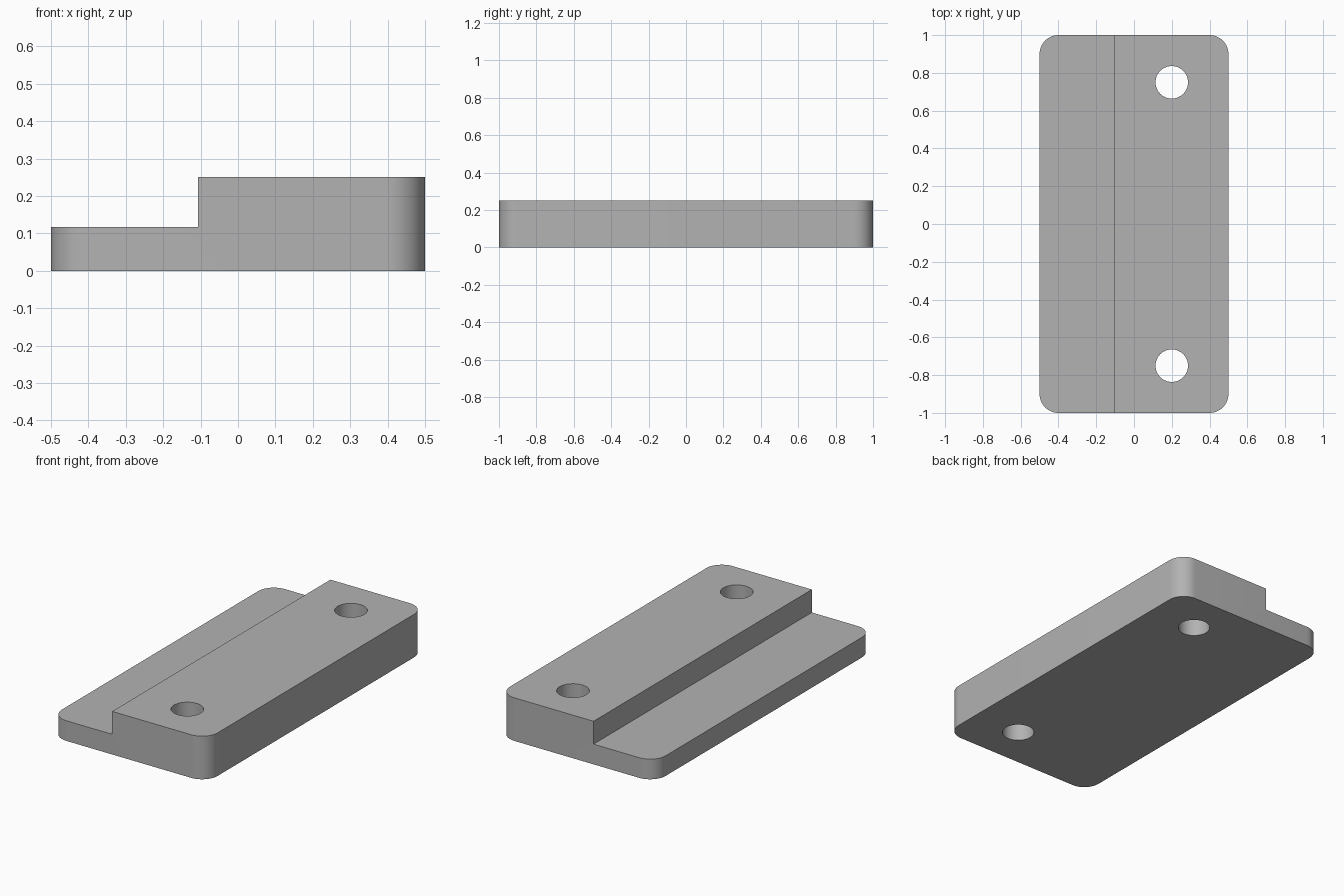
import bpy
import bmesh
import math

WIDTH, LENGTH, HEIGHT = 1.0, 2.0, 0.25
STEP_X, STEP_Z = -0.107, 0.117
CORNER = 0.1
HOLE_X, HOLE_Y, HOLE_R = 0.2, 0.75, 0.086

cube = bpy.data.objects.get("Cube")
if cube:
    bpy.data.objects.remove(cube, do_unlink=True)

# Plain grey material
grey = bpy.data.materials.new("plain grey")
grey.use_nodes = True
colour = (0.45, 0.45, 0.45, 1)
grey.diffuse_color = colour
grey.node_tree.nodes["Principled BSDF"].inputs["Base Color"].default_value = colour

# Stepped profile extruded along the length
half = WIDTH / 2
profile = [(-half, 0), (half, 0), (half, HEIGHT),
           (STEP_X, HEIGHT), (STEP_X, STEP_Z), (-half, STEP_Z)]
bm = bmesh.new()
face = bm.faces.new([bm.verts.new((x, -LENGTH / 2, z)) for x, z in profile])
extruded = bmesh.ops.extrude_face_region(bm, geom=[face])["geom"]
bmesh.ops.translate(bm, vec=(0, LENGTH, 0),
                    verts=[v for v in extruded if isinstance(v, bmesh.types.BMVert)])

# Rounded outer corners
corners = [e for e in bm.edges
           if all(abs(abs(v.co.x) - half) < 1e-4 for v in e.verts)
           and abs(e.verts[0].co.z - e.verts[1].co.z) > 0.01
           and abs(e.verts[0].co.y - e.verts[1].co.y) < 1e-4]
bmesh.ops.bevel(bm, geom=corners, offset=CORNER, offset_type='OFFSET',
                segments=12, profile=0.5, affect='EDGES')
bmesh.ops.recalc_face_normals(bm, faces=bm.faces)
mesh = bpy.data.meshes.new("stepped_plate")
bm.to_mesh(mesh)
bm.free()
mesh.materials.append(grey)
plate = bpy.data.objects.new("stepped_plate", mesh)
bpy.context.collection.objects.link(plate)

# Two through holes
for side in (-1, 1):
    bpy.ops.mesh.primitive_cylinder_add(vertices=64, radius=HOLE_R, depth=1,
                                        location=(HOLE_X, side * HOLE_Y, HEIGHT / 2))
    cutter = bpy.context.object
    cutter.name = "hole_cutter"
    cutter.data.materials.append(grey)
    cut = plate.modifiers.new("hole", 'BOOLEAN')
    cut.operation = 'DIFFERENCE'
    cut.solver = 'EXACT'
    cut.object = cutter
    bpy.ops.object.select_all(action='DESELECT')
    bpy.context.view_layer.objects.active = plate
    plate.select_set(True)
    bpy.ops.object.modifier_apply(modifier=cut.name)
    bpy.data.objects.remove(cutter, do_unlink=True)

# Smooth curved walls, sharp rims
bpy.ops.object.shade_smooth_by_angle(angle=math.radians(30))
